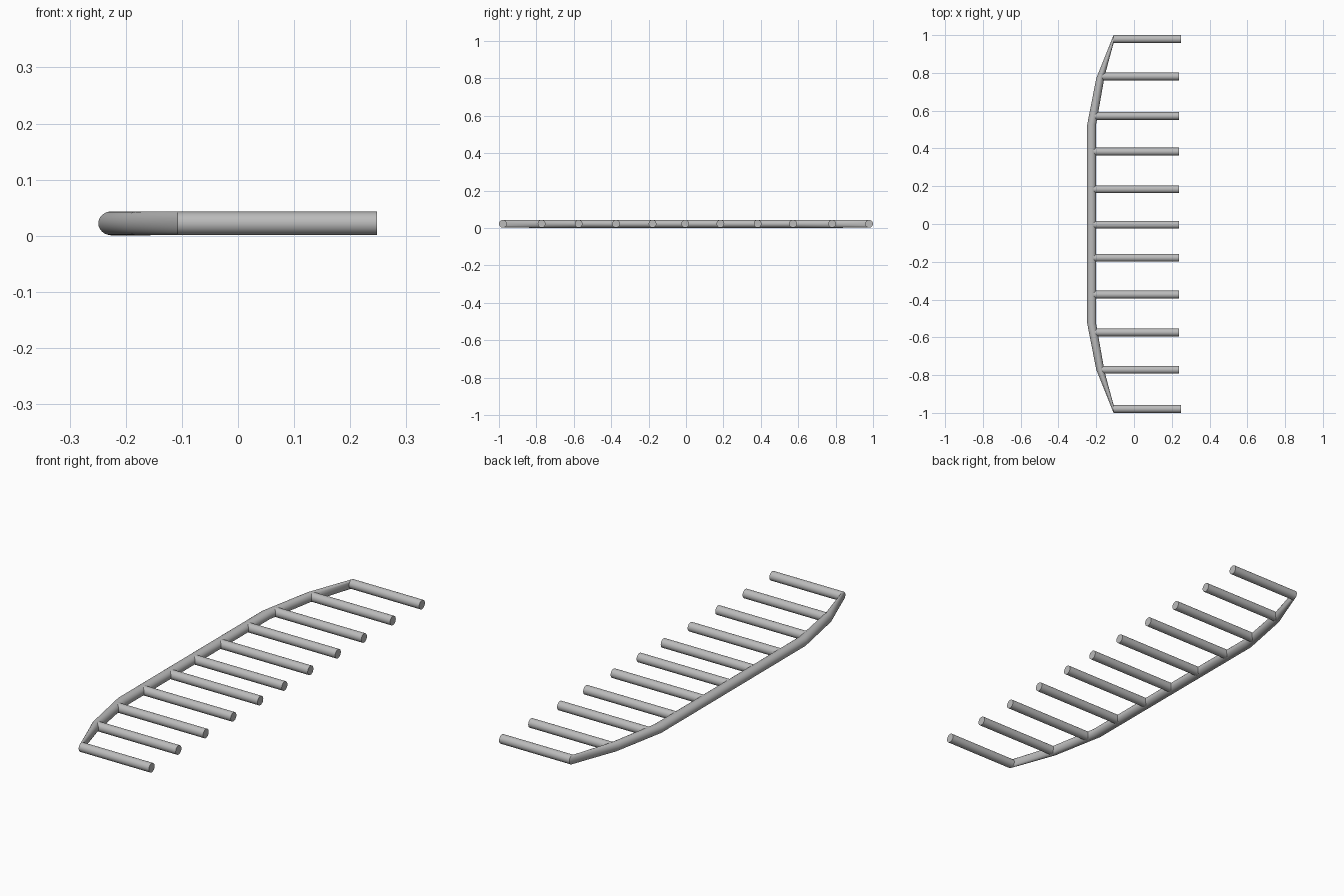
import bpy, bmesh, math
from mathutils import Vector

if "Cube" in bpy.data.objects:
    bpy.data.objects.remove(bpy.data.objects["Cube"])

SIDES = 32
R = 0.0207          # rod radius
ZC = 0.0222         # rod centre height

metal = bpy.data.materials.new("grey metal")
metal.diffuse_color = (0.5, 0.5, 0.5, 1)
metal.use_nodes = True
metal.node_tree.nodes["Principled BSDF"].inputs["Base Color"].default_value = metal.diffuse_color


def loft(name, rings):
    """Tube through rings; each ring is (outer xy, inner xy, half height)."""
    bm = bmesh.new()
    loops = []
    for outer, inner, h in rings:
        a, b = Vector((*outer, ZC)), Vector((*inner, ZC))
        mid, half = (a + b) / 2, (a - b) / 2
        loops.append([bm.verts.new(mid + half * math.cos(t) + Vector((0, 0, h * math.sin(t))))
                      for t in (2 * math.pi * i / SIDES for i in range(SIDES))])
    for p, q in zip(loops, loops[1:]):
        for i in range(SIDES):
            j = (i + 1) % SIDES
            bm.faces.new((p[i], p[j], q[j], q[i]))
    bm.faces.new(loops[0])
    bm.faces.new(loops[-1])
    bmesh.ops.recalc_face_normals(bm, faces=bm.faces)
    me = bpy.data.meshes.new(name)
    bm.to_mesh(me)
    bm.free()
    me.materials.append(metal)
    ob = bpy.data.objects.new(name, me)
    bpy.context.collection.objects.link(ob)
    bpy.ops.object.select_all(action='DESELECT')
    ob.select_set(True)
    bpy.context.view_layer.objects.active = ob
    bpy.ops.object.shade_smooth_by_angle(angle=math.radians(30))
    return ob


# Bent spine: straight middle, two bends, pinched ends that meet the end bars
half = [((-0.249, 0.52), (-0.20, 0.53), 0.0215),
        ((-0.20, 0.77), (-0.155, 0.785), 0.0215),
        ((-0.108, 1.0), (-0.108, 0.958), R)]
mirrored = [((o[0], -o[1]), (i[0], -i[1]), h) for o, i, h in reversed(half)]
loft("spine", mirrored + half)

# Bars between the ends, rooted inside the spine
inner_y = [0.781, 0.572, 0.383, 0.184, -0.004, -0.179, -0.374, -0.574, -0.772]
for n, y in enumerate(inner_y):
    root = -0.17 if abs(y) > 0.7 else -0.215
    loft(f"bar_{n + 1}", [((root, y + R), (root, y - R), R),
                          ((0.239, y + R), (0.239, y - R), R)])

# Slightly longer end bars
for side, name in ((1, "back_end_bar"), (-1, "front_end_bar")):
    loft(name, [((-0.108, side), (-0.108, side * 0.958), R),
                ((0.248, side), (0.248, side * 0.958), R)])
